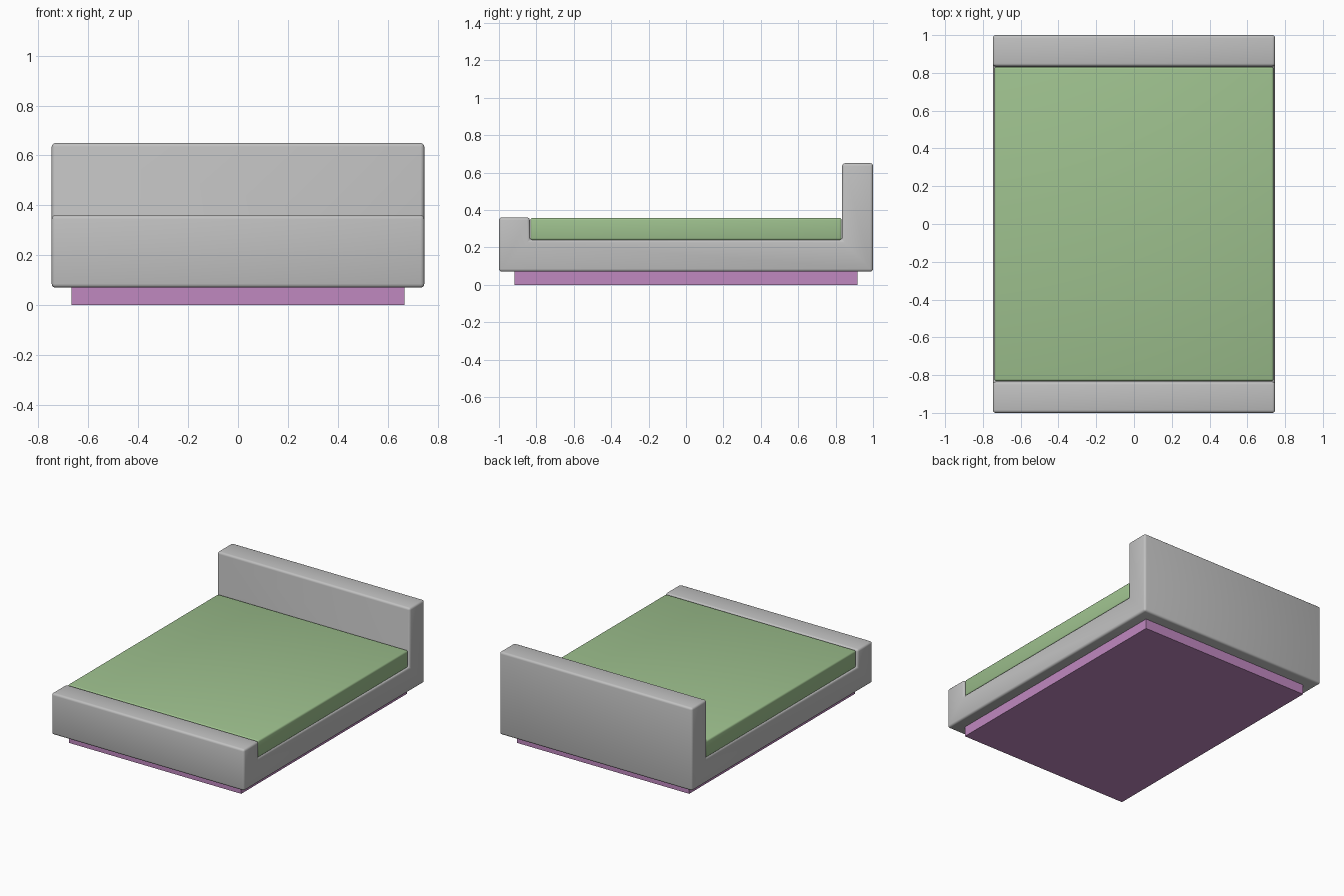
import bpy, bmesh, math

default = bpy.data.objects.get("Cube")
if default:
    bpy.data.objects.remove(default, do_unlink=True)


def material(name, rgb):
    m = bpy.data.materials.new(name)
    m.use_nodes = True
    m.diffuse_color = (*rgb, 1)
    m.node_tree.nodes["Principled BSDF"].inputs["Base Color"].default_value = (*rgb, 1)
    return m


def extrude_profile(name, profile, half_width, mat, bevel=0):
    """Extrude a side (y, z) profile across x, optionally rounding its edges."""
    bm = bmesh.new()
    face = bm.faces.new([bm.verts.new((-half_width, y, z)) for y, z in profile])
    out = bmesh.ops.extrude_face_region(bm, geom=[face])
    verts = [v for v in out["geom"] if isinstance(v, bmesh.types.BMVert)]
    bmesh.ops.translate(bm, verts=verts, vec=(2 * half_width, 0, 0))
    bmesh.ops.recalc_face_normals(bm, faces=bm.faces)
    mesh = bpy.data.meshes.new(name)
    bm.to_mesh(mesh)
    bm.free()
    mesh.materials.append(mat)
    obj = bpy.data.objects.new(name, mesh)
    bpy.context.collection.objects.link(obj)
    if bevel:
        mod = obj.modifiers.new("Rounded edges", "BEVEL")
        mod.width = bevel
        mod.segments = 3
        bpy.ops.object.select_all(action="DESELECT")
        obj.select_set(True)
        bpy.context.view_layer.objects.active = obj
        bpy.ops.object.modifier_apply(modifier=mod.name)
        bpy.ops.object.shade_smooth_by_angle(angle=math.radians(40))
    return obj


def box_profile(y, z0, z1):
    return [(-y, z0), (y, z0), (y, z1), (-y, z1)]


grey = material("Frame grey", (0.53, 0.53, 0.53))
green = material("Mattress green", (0.34, 0.53, 0.27))
purple = material("Plinth purple", (0.53, 0.25, 0.53))

# Bed frame: footboard, deck and headboard in one piece
extrude_profile("bed_frame", [
    (-1, 0.07), (1, 0.07), (1, 0.65), (0.835, 0.65),
    (0.835, 0.24), (-0.835, 0.24), (-0.835, 0.36), (-1, 0.36),
], 0.747, grey, 0.015)

# Mattress resting on the deck
extrude_profile("mattress", box_profile(0.832, 0.238, 0.358), 0.739, green, 0.012)

# Recessed plinth
extrude_profile("plinth", box_profile(0.917, 0, 0.08), 0.667, purple)
